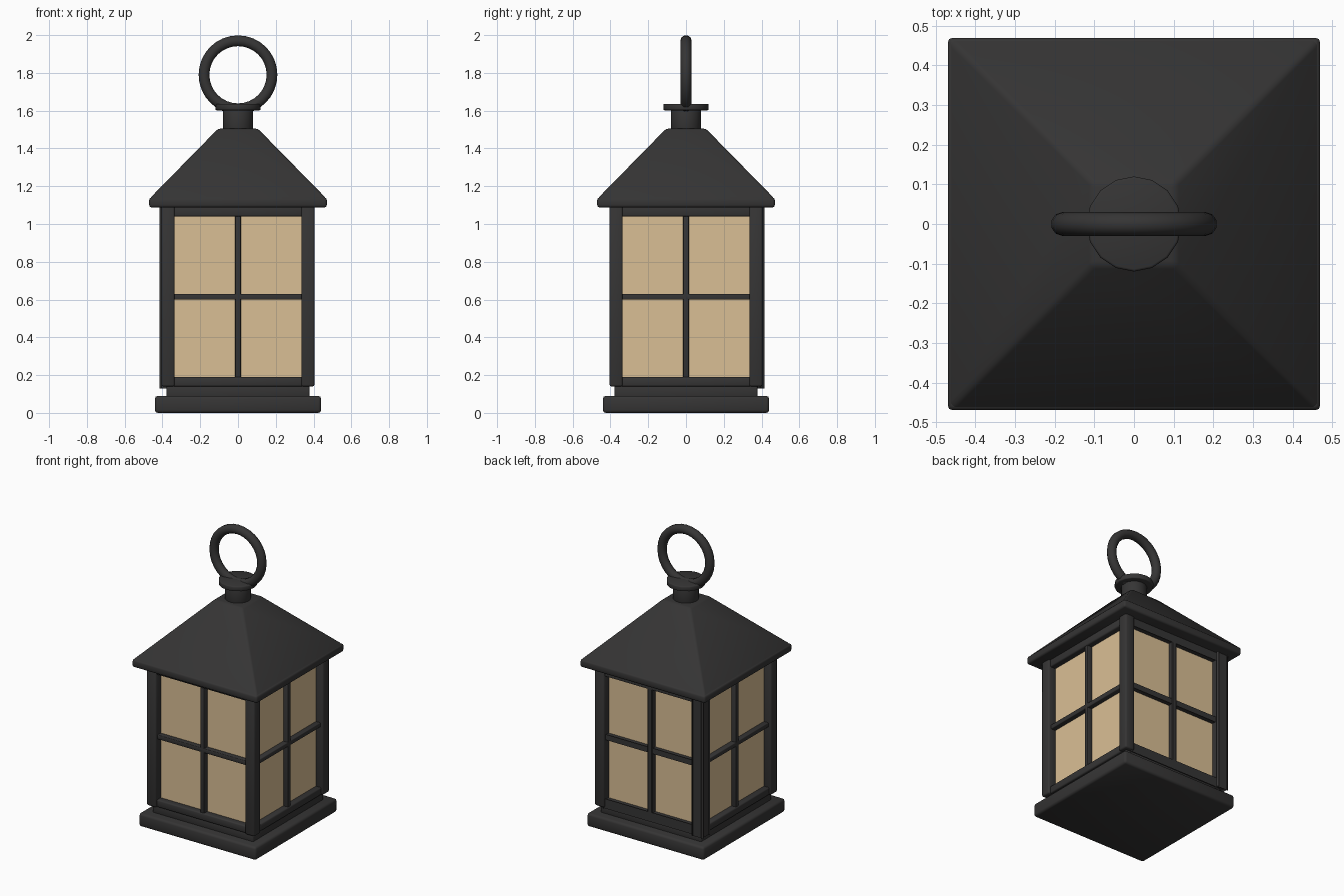
import bpy, bmesh, math
from mathutils import Matrix

if "Cube" in bpy.data.objects:
    bpy.data.objects.remove(bpy.data.objects["Cube"])


def material(name, rgb):
    m = bpy.data.materials.new(name)
    m.diffuse_color = (*rgb, 1)
    m.use_nodes = True
    m.node_tree.nodes["Principled BSDF"].inputs["Base Color"].default_value = m.diffuse_color
    return m


IRON = material("dark_iron", (0.036, 0.035, 0.035))
GLASS = material("warm_glass", (0.70, 0.52, 0.30))


def finish(name, bm, mat, bevel=0.0, angle=60):
    if bevel:
        sharp = [e for e in bm.edges if e.calc_face_angle(0) > math.radians(40)]
        bmesh.ops.bevel(bm, geom=sharp, offset=bevel, segments=2, profile=0.5, affect='EDGES')
    bmesh.ops.recalc_face_normals(bm, faces=bm.faces)
    mesh = bpy.data.meshes.new(name)
    bm.to_mesh(mesh)
    bm.free()
    mesh.materials.append(mat)
    ob = bpy.data.objects.new(name, mesh)
    bpy.context.collection.objects.link(ob)
    bpy.ops.object.select_all(action='DESELECT')
    ob.select_set(True)
    bpy.context.view_layer.objects.active = ob
    bpy.ops.object.shade_smooth_by_angle(angle=math.radians(angle))
    return ob


def box(name, x0, x1, y0, y1, z0, z1, mat=IRON, bevel=0.008, turn=0, taper=1.0):
    bm = bmesh.new()
    bmesh.ops.create_cube(bm, size=1)
    for v in bm.verts:
        k = taper if v.co.z > 0 else 1.0
        v.co = ((x0 + (v.co.x + .5) * (x1 - x0)) * k,
                (y0 + (v.co.y + .5) * (y1 - y0)) * k,
                z0 + (v.co.z + .5) * (z1 - z0))
    bm.transform(Matrix.Rotation(turn, 4, 'Z'))
    return finish(name, bm, mat, bevel)


def slab(name, half, z0, z1, **kw):
    return box(name, -half, half, -half, half, z0, z1, **kw)


def cylinder(name, r, z0, z1, bevel):
    bm = bmesh.new()
    bmesh.ops.create_cone(bm, cap_ends=True, segments=16, radius1=r, radius2=r, depth=z1 - z0,
                          matrix=Matrix.Translation((0, 0, (z0 + z1) / 2)))
    return finish(name, bm, IRON, bevel)


# Stepped base
slab("base", 0.44, 0.0, 0.09, bevel=0.015)
slab("base_step", 0.378, 0.08, 0.145)

# Glass body
slab("glass", 0.352, 0.14, 1.10, mat=GLASS, bevel=0)

# Four sides: corner post, rails and window bars
for i, side in enumerate(("front", "right", "back", "left")):
    t = i * math.pi / 2
    box(side + "_corner_post", 0.335, 0.405, -0.405, -0.335, 0.14, 1.10, turn=t, bevel=0.01)
    box(side + "_bottom_rail", -0.345, 0.345, -0.392, -0.34, 0.14, 0.19, turn=t)
    box(side + "_top_rail", -0.345, 0.345, -0.392, -0.34, 1.04, 1.10, turn=t)
    box(side + "_upright_bar", -0.015, 0.015, -0.386, -0.34, 0.18, 1.05, turn=t, bevel=0.004)
    box(side + "_cross_bar", -0.345, 0.345, -0.386, -0.34, 0.60, 0.63, turn=t, bevel=0.004)

# Roof with eave
slab("eave", 0.47, 1.088, 1.14, bevel=0.012)
slab("roof", 0.468, 1.135, 1.505, taper=0.105 / 0.468, bevel=0.012)

# Neck and collar
cylinder("neck", 0.08, 1.49, 1.61, 0.004)
cylinder("collar", 0.12, 1.602, 1.636, 0.006)

# Hanging ring
bm = bmesh.new()
circle = bmesh.ops.create_circle(
    bm, segments=10, radius=0.03,
    matrix=Matrix.Translation((0.18, 0, 0)))
bmesh.ops.spin(bm, geom=bm.edges[:], cent=(0, 0, 0), axis=(0, 1, 0),
               angle=2 * math.pi, steps=32, use_merge=False)
bmesh.ops.remove_doubles(bm, verts=bm.verts, dist=1e-4)
finish("hanging_ring", bm, IRON)
ring = bpy.context.object
# The section lies in the x-y plane and is swept around y
ring.location.z = 1.79
